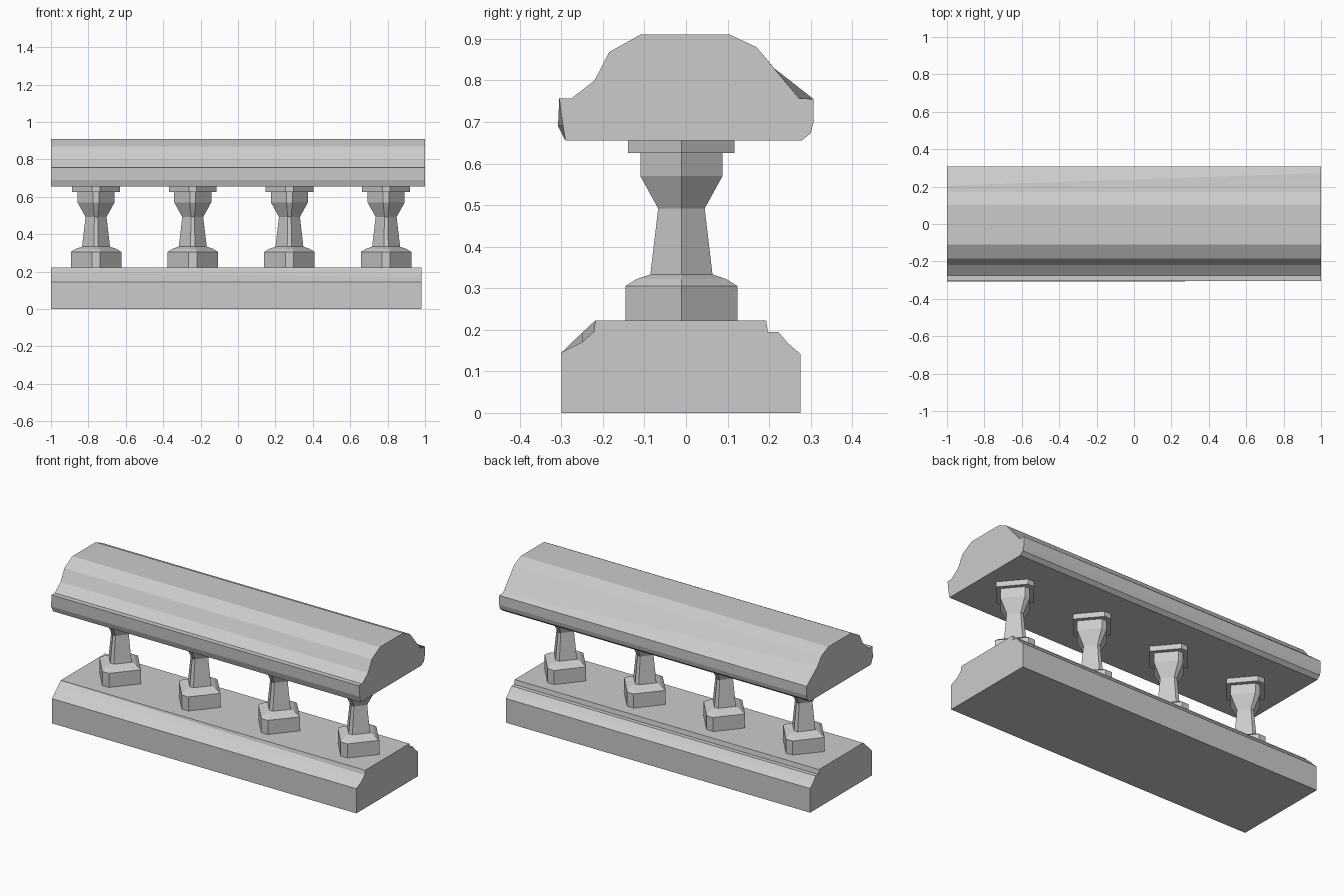
import bpy
import bmesh
import math

cube = bpy.data.objects.get("Cube")
if cube:
    bpy.data.objects.remove(cube, do_unlink=True)

# One stone colour for every part
stone = bpy.data.materials.new("grey stone")
stone.use_nodes = True
stone.diffuse_color = (0.6, 0.6, 0.6, 1)
stone.node_tree.nodes["Principled BSDF"].inputs["Base Color"].default_value = (0.6, 0.6, 0.6, 1)


def loft(name, rings):
    """Skin matching closed rings of points and cap both ends."""
    bm = bmesh.new()
    loops = [[bm.verts.new(p) for p in ring] for ring in rings]
    for a, b in zip(loops, loops[1:]):
        for i in range(len(a)):
            j = (i + 1) % len(a)
            bm.faces.new((a[i], a[j], b[j], b[i]))
    bm.faces.new(loops[0])
    bm.faces.new(loops[-1])
    bmesh.ops.recalc_face_normals(bm, faces=bm.faces)
    mesh = bpy.data.meshes.new(name)
    bm.to_mesh(mesh)
    bm.free()
    mesh.materials.append(stone)
    obj = bpy.data.objects.new(name, mesh)
    bpy.context.collection.objects.link(obj)
    return obj


def beam(name, x0, x1, left_end, right_end):
    """Long moulding between two (y, z) end profiles."""
    return loft(name, [[(x0, y, z) for y, z in left_end],
                       [(x1, y, z) for y, z in right_end]])


# Handrail: moulded profile, worn slightly differently at each end
crown = [(-0.275, 0.757), (-0.22, 0.80), (-0.185, 0.868), (-0.11, 0.91),
         (0.105, 0.91), (0.17, 0.88)]
edge = [(0.307, 0.755), (0.307, 0.70), (0.30, 0.673), (0.278, 0.655)]
beam("handrail", -1, 1,
     [(-0.29, 0.655), (-0.308, 0.69), (-0.305, 0.757)] + crown
     + [(0.18, 0.868), (0.205, 0.835)] + edge,
     [(-0.29, 0.655), (-0.296, 0.69), (-0.305, 0.757)] + crown
     + [(0.24, 0.795), (0.272, 0.757)] + edge)

# Plinth: stepped and chamfered top edges
back = [(0.193, 0.222), (0.197, 0.195), (0.222, 0.195), (0.245, 0.168),
        (0.275, 0.142), (0.275, 0)]
front = [(-0.30, 0), (-0.30, 0.145)]
beam("plinth", -1, 0.98,
     front + [(-0.25, 0.193), (-0.222, 0.219), (-0.218, 0.222)] + back,
     front + [(-0.25, 0.17), (-0.222, 0.195), (-0.218, 0.222)] + back)


# Balusters: diamond sections with blunted front and back corners
def section(cx, r, z):
    cy, c = -0.011, 0.16 * r
    outline = [(r, 0), (c, r), (-c, r), (-r, 0), (-c, -r), (c, -r)]
    return [(cx + x, cy + y, z) for x, y in outline]


PARTS = {
    "baluster_foot": [(0.135, 0.221), (0.135, 0.305), (0.108, 0.322), (0.075, 0.333)],
    "baluster_shaft": [(0.075, 0.331), (0.056, 0.492), (0.099, 0.57), (0.099, 0.626)],
    "baluster_cap": [(0.128, 0.625), (0.128, 0.656)],
}
for n in range(4):
    cx = -0.759 + 0.517 * n
    for part, profile in PARTS.items():
        loft(f"{part}_{n + 1}", [section(cx, r, z) for r, z in profile])
